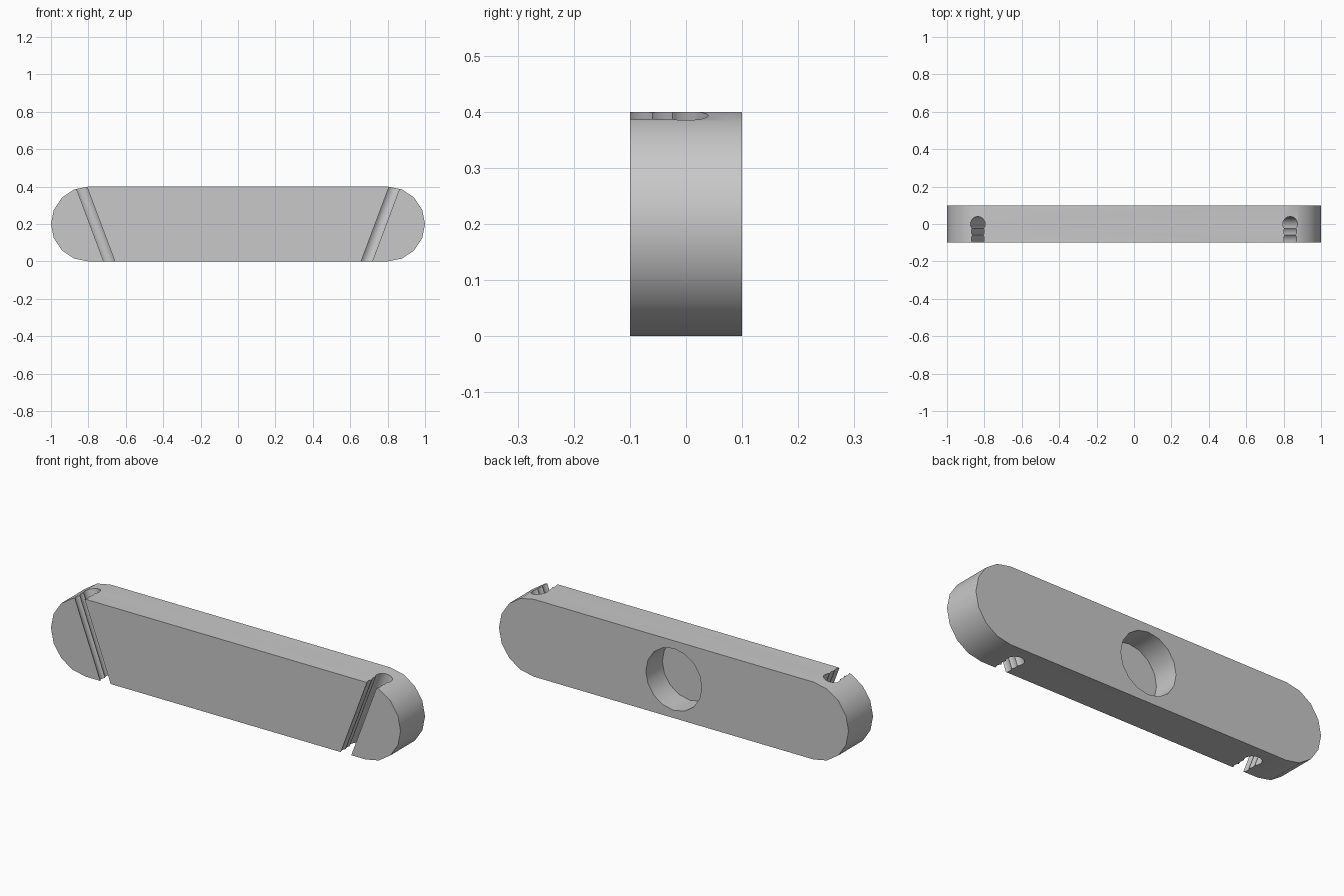
import bpy
import math

if "Cube" in bpy.data.objects:
    bpy.data.objects.remove(bpy.data.objects["Cube"])

SIDES = 16
RADIUS = 0.2      # rounded ends
HALF = 0.8        # centre of each rounded end
TILT = math.atan(0.375)

grey = bpy.data.materials.new("plain_grey")
grey.use_nodes = True
grey.diffuse_color = (0.58, 0.58, 0.58, 1)
grey.node_tree.nodes["Principled BSDF"].inputs["Base Color"].default_value = (0.58, 0.58, 0.58, 1)

# Bar: stadium outline extruded from front to back
outline = []
for side in (1, -1):
    for i in range(SIDES // 2 + 1):
        a = math.pi * (i / (SIDES // 2) - 0.5)
        outline.append((side * (HALF + RADIUS * math.cos(a)), RADIUS + side * RADIUS * math.sin(a)))
n = len(outline)
verts = [(x, y, z) for y in (-0.1, 0.1) for x, z in outline]
faces = [list(range(n)), list(range(2 * n - 1, n - 1, -1))]
faces += [(i, i + n, (i + 1) % n + n, (i + 1) % n) for i in range(n)]
mesh = bpy.data.meshes.new("bar")
mesh.from_pydata(verts, [], faces)
mesh.materials.append(grey)
bar = bpy.data.objects.new("bar", mesh)
bpy.context.collection.objects.link(bar)


def select(obj):
    bpy.ops.object.select_all(action="DESELECT")
    obj.select_set(True)
    bpy.context.view_layer.objects.active = obj


def cut_cylinder(name, radius, depth, location, rotation):
    bpy.ops.mesh.primitive_cylinder_add(vertices=SIDES, radius=radius, depth=depth,
                                        location=location, rotation=rotation)
    cutter = bpy.context.object
    cutter.name = name
    cutter.hide_render = True
    cutter.data.materials.append(grey)
    mod = bar.modifiers.new(name, "BOOLEAN")
    mod.operation = "DIFFERENCE"
    mod.solver = "EXACT"
    mod.object = cutter
    select(bar)
    bpy.ops.object.modifier_apply(modifier=name)
    bpy.data.objects.remove(cutter)


# Blind round recess in the back
cut_cylinder("recess_cutter", 0.16, 0.27, (0, 0.1, RADIUS), (math.pi / 2, 0, 0))

# Slanted scalloped slots, open at the front
for side in (1, -1):
    for y, r in ((0, 0.04), (-0.04, 0.035), (-0.08, 0.035)):
        cut_cylinder("slot_cutter", r, 0.8, (side * 0.763, y, RADIUS), (0, side * TILT, 0))

select(bar)
bpy.ops.object.shade_smooth_by_angle(angle=math.radians(30))
